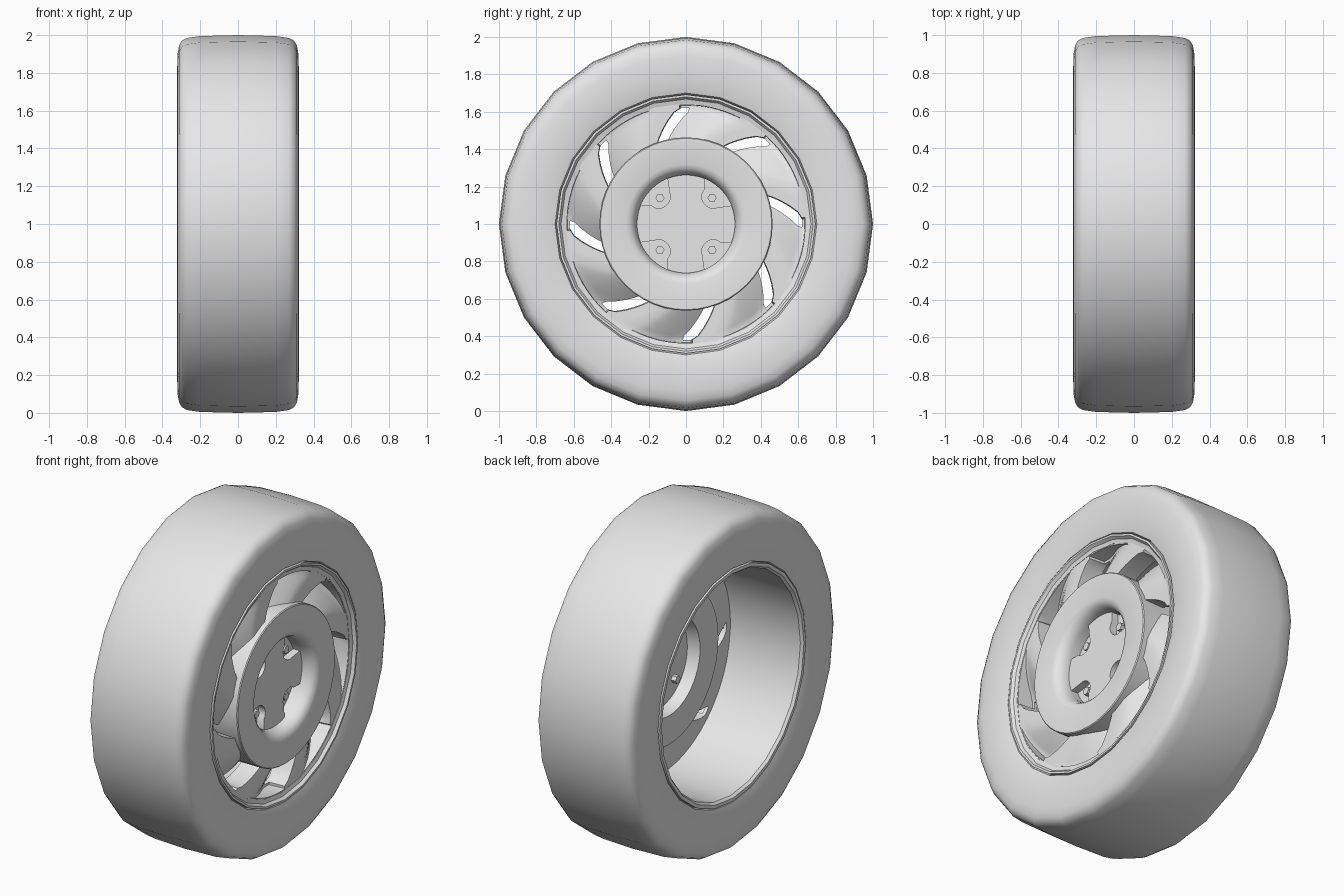
import bpy, bmesh
from math import sin, cos, radians, pi

if "Cube" in bpy.data.objects:
    bpy.data.objects.remove(bpy.data.objects["Cube"])

grey = bpy.data.materials.new("plain grey")
grey.use_nodes = True
grey.diffuse_color = (0.8, 0.8, 0.8, 1)
grey.node_tree.nodes["Principled BSDF"].inputs["Base Color"].default_value = (0.8, 0.8, 0.8, 1)


def polar(x, r, deg):
    """Point around the axle, which runs along x at height 1."""
    a = radians(deg)
    return (x, r * cos(a), 1 + r * sin(a))


def finish(name, bm, angle=35):
    bmesh.ops.remove_doubles(bm, verts=bm.verts, dist=0.0001)
    bmesh.ops.recalc_face_normals(bm, faces=bm.faces)
    mesh = bpy.data.meshes.new(name)
    bm.to_mesh(mesh)
    bm.free()
    obj = bpy.data.objects.new(name, mesh)
    bpy.context.collection.objects.link(obj)
    mesh.materials.append(grey)
    bpy.ops.object.select_all(action='DESELECT')
    obj.select_set(True)
    bpy.context.view_layer.objects.active = obj
    bpy.ops.object.shade_smooth_by_angle(angle=radians(angle))
    return obj


def lathe(name, profile, sides, closed=True):
    """Spin (x, radius) points around the axle."""
    bm = bmesh.new()
    rings = [[bm.verts.new(polar(x, r, 360 * i / sides)) for x, r in profile]
             for i in range(sides)]
    n = len(profile)
    for i in range(sides):
        a, b = rings[i], rings[(i + 1) % sides]
        for j in range(n if closed else n - 1):
            k = (j + 1) % n
            bm.faces.new((a[j], a[k], b[k], b[j]))
    return finish(name, bm)


def thicken(bm, back):
    """Close a front sheet with side walls and a flat back."""
    out = bmesh.ops.extrude_face_region(bm, geom=bm.faces[:], use_keep_orig=True)
    for v in out["geom"]:
        if isinstance(v, bmesh.types.BMVert):
            v.co.x = back


# Tyre with rounded shoulders
half = [(0.27, 0.685), (0.305, 0.70), (0.315, 0.74), (0.322, 0.82), (0.32, 0.90),
        (0.312, 0.945), (0.297, 0.97), (0.27, 0.985), (0.2, 0.995)]
lathe("tyre", half + [(0, 1)] + [(-x, r) for x, r in reversed(half)], 24)

# Rim barrel with front and back lips
lathe("rim_barrel", [(-0.31, 0.692), (-0.31, 0.672), (-0.295, 0.66), (0.2, 0.66),
                     (0.2, 0.645), (0.287, 0.645), (0.293, 0.668), (0.31, 0.68),
                     (0.31, 0.692)], 24)

# Swirled blades: each ramps up from a slot to a full-height edge at the next one
radii = [0.455, 0.485, 0.52, 0.56, 0.6, 0.62, 0.635, 0.637, 0.655]
steps = [0, 3, 6, 9, 12, 16, 20, 24, 31, 37.4, 38]
FRONT, DEPTH, COUNT = 0.285, 0.10, 8


def blade_point(r, spoke, step):
    depth = DEPTH * max(0, 1 - step / 24) ** 1.3
    if step == steps[-1]:
        depth = DEPTH
    if r > 0.636:
        depth = 0
    # pinch the slot slightly at its outer end
    pinch = 0
    if r > 0.61:
        pinch = 1.5 if step > 37 else (-1.5 if step == 0 else 0)
    edge = 102 - 15 * (min(r, 0.62) - 0.46) / 0.16
    return polar(FRONT - depth, r, edge - 45 * spoke - step - pinch)


bm = bmesh.new()
columns = [(k, s) for k in range(COUNT) for s in steps]
grid = [[bm.verts.new(blade_point(r, k, s)) for r in radii] for k, s in columns]
for i, (k, s) in enumerate(columns):
    a, b = grid[i], grid[(i + 1) % len(grid)]
    for j in range(len(radii) - 1):
        if s == steps[-1] and radii[j + 1] <= 0.62:
            continue  # open slot
        bm.faces.new((a[j], a[j + 1], b[j + 1], b[j]))
thicken(bm, 0.165)
finish("swirl_blades", bm)

# Hub with a rounded dish in front and a stepped recess behind
lathe("hub", [(0.195, 0), (0.195, 0.262), (0.25, 0.262), (0.275, 0.268), (0.298, 0.28),
              (0.313, 0.297), (0.32, 0.32), (0.32, 0.458), (0.315, 0.463), (0.11, 0.463),
              (0.11, 0.29), (0.18, 0.27), (0.18, 0)], 48, closed=False)

# Hub plate with four rounded bolt pockets
bm = bmesh.new()
outline = []
for k in range(4):
    a = 45 + 90 * k
    outline += [polar(0.24, 0.264, a - 67 + 44 * i / 6) for i in range(7)]
    for i in range(9):
        t = radians(250 - 20 * i)
        along, across = 0.2 + 0.055 * cos(t), 0.06 * sin(t)
        c, s = cos(radians(a)), sin(radians(a))
        outline.append((0.24, along * c - across * s, 1 + along * s + across * c))
bm.faces.new([bm.verts.new(p) for p in outline])
thicken(bm, 0.19)
finish("hub_plate", bm)

# Hexagonal wheel bolts, running through to the back of the hub
for k in range(4):
    bm = bmesh.new()
    _, y, z = polar(0, 0.197, 45 + 90 * k)
    bm.faces.new([bm.verts.new((0.225, y + 0.024 * cos(i * pi / 3), z + 0.024 * sin(i * pi / 3)))
                  for i in range(6)])
    thicken(bm, 0.15)
    finish("wheel_bolt_%d" % (k + 1), bm)
